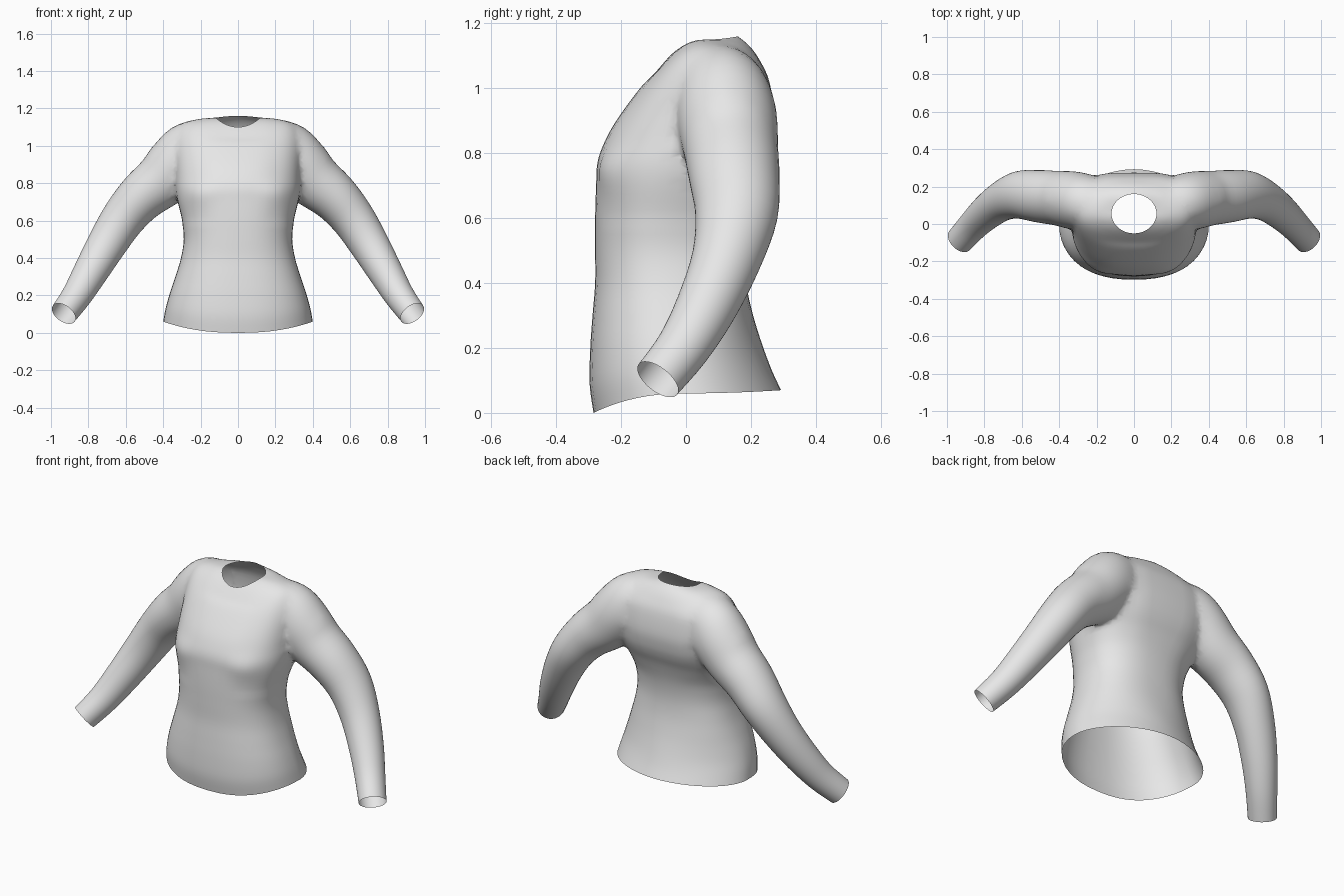
import bpy, bmesh, math
from mathutils import Vector

if "Cube" in bpy.data.objects:
    bpy.data.objects.remove(bpy.data.objects["Cube"])

SIDES = 48


def spline(rows, steps):
    """Catmull-Rom interpolation through rows of numbers."""
    out = []
    for i in range(len(rows) - 1):
        a, b, c, d = (rows[max(0, min(len(rows) - 1, i + k))] for k in (-1, 0, 1, 2))
        for s in range(steps):
            t = s / steps
            out.append([0.5 * (2 * q + (r - p) * t + (2 * p - 5 * q + 4 * r - w) * t * t
                               + (3 * q - p - 3 * r + w) * t ** 3)
                        for p, q, r, w in zip(a, b, c, d)])
    out.append(list(rows[-1]))
    return out


def blend(z, lo, hi):
    t = max(0, min(1, (z - lo) / (hi - lo)))
    return t * t * (3 - 2 * t)


def loft(name, rings):
    """Closed tube through the rings, with one large face on each end."""
    bm = bmesh.new()
    loops = [[bm.verts.new(p) for p in ring] for ring in rings]
    for lo, hi in zip(loops, loops[1:]):
        for i in range(SIDES):
            j = (i + 1) % SIDES
            bm.faces.new((lo[i], lo[j], hi[j], hi[i]))
    bm.faces.new(loops[0])
    bm.faces.new(loops[-1])
    bmesh.ops.recalc_face_normals(bm, faces=bm.faces)
    mesh = bpy.data.meshes.new(name)
    bm.to_mesh(mesh)
    bm.free()
    ob = bpy.data.objects.new(name, mesh)
    bpy.context.collection.objects.link(ob)
    return ob


# Body: half width, front y, back y, then z at front, side and back
body = [
    (.40, -.285, .293, .00, .06, .07), (.387, -.297, .265, .09, .13, .13),
    (.365, -.295, .235, .20, .21, .21), (.335, -.288, .207, .30, .30, .30),
    (.305, -.28, .185, .40, .40, .40), (.29, -.28, .178, .50, .50, .50),
    (.30, -.28, .19, .60, .60, .60), (.325, -.277, .22, .70, .70, .70),
    (.335, -.273, .25, .77, .77, .77), (.335, -.253, .267, .83, .83, .83),
    (.335, -.215, .274, .90, .91, .91), (.332, -.142, .257, 1.0, 1.03, 1.02),
    (.30, -.10, .228, 1.043, 1.115, 1.085), (.215, -.072, .196, 1.075, 1.144, 1.13),
    (.12, -.05, .16, 1.10, 1.15, 1.16)]


def body_ring(w, yf, yb, zf, zs, zb):
    ring = []
    top = blend(zs, 1.03, 1.15)
    front = 2 / (2 + .32 * (1 - top))
    back = 2 / (1.9 + (.55 * blend(zs, .15, .45) + 1.0 * blend(zs, .58, .85)) * (1 - top) + .1 * top)
    for i in range(SIDES):
        a = 2 * math.pi * i / SIDES
        c, s = math.cos(a), math.sin(a)
        n = back if s > 0 else front
        x = w * math.copysign(abs(c) ** n, c)
        k = math.copysign(abs(s) ** n, s)
        y = (yf + yb) / 2 + (yb - yf) / 2 * k
        z = zs + (zb - zs if s > 0 else zf - zs) * s * s
        if s < 0:  # slight fullness on the chest
            y -= .022 * math.exp(-((abs(x) - .21) ** 2 + (z - .745) ** 2) / .004)
        ring.append(Vector((x, y, z)))
    return ring


shirt = loft("shirt", [body_ring(*r) for r in spline(body, 4)])

# Sleeve: centre, radius across the arm, radius front to back
sleeve = [
    (.15, .105, .99, .13, .115), (.245, .115, .968, .172, .147),
    (.325, .127, .902, .162, .156), (.405, .138, .815, .150, .147),
    (.515, .149, .727, .131, .139), (.615, .155, .610, .117, .127),
    (.705, .122, .468, .105, .106), (.79, .060, .322, .092, .093),
    (.862, -.010, .20, .080, .082), (.932, -.087, .103, .072, .076)]


def sleeve_rings(side):
    path = spline(sleeve, 4)
    pts = [Vector(p[:3]) for p in path]
    rings = []
    for i, p in enumerate(path):
        t = (pts[min(i + 2, len(pts) - 1)] - pts[max(i - 2, 0)]).normalized()
        v = Vector((0, 1, 0))
        v = (v - t * v.dot(t)).normalized()
        u = v.cross(t)
        ring = []
        for k in range(SIDES):
            a = 2 * math.pi * k / SIDES
            q = pts[i] + u * p[3] * math.cos(a) + v * p[4] * math.sin(a)
            ring.append(Vector((q.x * side, q.y, q.z)))
        rings.append(ring)
    return rings


# Join both sleeves to the body
bpy.context.view_layer.objects.active = shirt
for side, label in ((1, "left"), (-1, "right")):
    arm = loft(label + "_sleeve", sleeve_rings(side))
    mod = shirt.modifiers.new("join", 'BOOLEAN')
    mod.operation = 'UNION'
    mod.solver = 'EXACT'
    mod.object = arm
    bpy.ops.object.modifier_apply(modifier=mod.name)
    bpy.data.objects.remove(arm)

# Open the neck, hem and cuffs, then soften the armhole seams
bm = bmesh.new()
bm.from_mesh(shirt.data)
bmesh.ops.delete(bm, geom=[f for f in bm.faces if len(f.verts) > 30], context='FACES')
bmesh.ops.remove_doubles(bm, verts=bm.verts, dist=.003)
seam = [v for v in bm.verts if .16 < abs(v.co.x) < .46 and v.co.z > .6 and not v.is_boundary]
for _ in range(5):
    bmesh.ops.smooth_vert(bm, verts=seam, factor=.5, use_axis_x=True, use_axis_y=True, use_axis_z=True)
bm.to_mesh(shirt.data)
bm.free()

fabric = bpy.data.materials.new("light grey fabric")
fabric.diffuse_color = (.8, .8, .8, 1)
fabric.use_nodes = True
fabric.node_tree.nodes["Principled BSDF"].inputs["Base Color"].default_value = fabric.diffuse_color
shirt.data.materials.clear()
shirt.data.materials.append(fabric)
shirt.data.polygons.foreach_set("material_index", [0] * len(shirt.data.polygons))
shirt.select_set(True)
bpy.ops.object.shade_smooth_by_angle(angle=math.radians(60))
